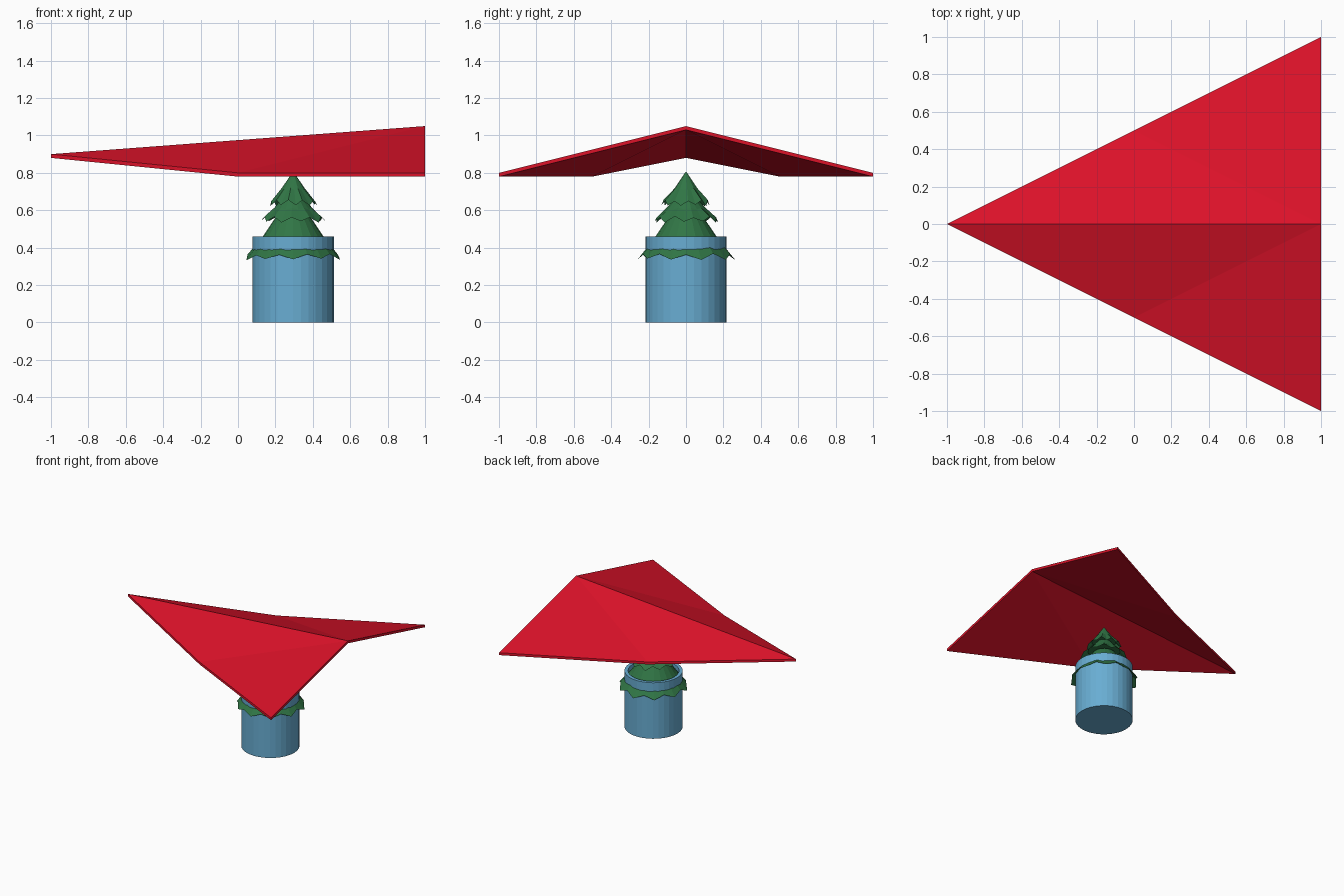
import bpy, bmesh, math, random

if "Cube" in bpy.data.objects:
    bpy.data.objects.remove(bpy.data.objects["Cube"])

random.seed(4)
CX = 0.295  # shared axis of the pot and tree


def material(name, rgb):
    m = bpy.data.materials.new(name)
    m.diffuse_color = (*rgb, 1)
    m.use_nodes = True
    m.node_tree.nodes["Principled BSDF"].inputs["Base Color"].default_value = m.diffuse_color
    return m


def make(name, verts, faces, mat):
    me = bpy.data.meshes.new(name)
    me.from_pydata(verts, [], faces)
    bm = bmesh.new()
    bm.from_mesh(me)
    bmesh.ops.recalc_face_normals(bm, faces=bm.faces)
    bm.to_mesh(me)
    bm.free()
    me.materials.append(mat)
    ob = bpy.data.objects.new(name, me)
    bpy.context.collection.objects.link(ob)
    return ob


def rings_to_mesh(name, rings, mat):
    """Skin a list of equally long vertex rings, capping both ends."""
    n = len(rings[0])
    verts = [v for ring in rings for v in ring]
    faces = [(k * n + i, k * n + (i + 1) % n, (k + 1) * n + (i + 1) % n, (k + 1) * n + i)
             for k in range(len(rings) - 1) for i in range(n)]
    faces.append(tuple(range(n)))
    faces.append(tuple(range((len(rings) - 1) * n, len(rings) * n)))
    return make(name, verts, faces, mat)


def ring(n, r, z, turn=0.0, wave=0.0, drop=0.0, jitter=0.0):
    """Circle of n points; odd points are pushed out and down to form teeth."""
    out = []
    for i in range(n):
        a = turn + math.tau * i / n
        s = 1 if i % 2 else -1
        rr = r + s * wave + random.uniform(-jitter, jitter)
        zz = z - s * drop + random.uniform(-jitter, jitter)
        out.append((CX + rr * math.cos(a), rr * math.sin(a), zz))
    return out


red = material("red", (0.72, 0.006, 0.022))
green = material("green", (0.03, 0.18, 0.06))
blue = material("blue", (0.14, 0.42, 0.65))

# Folded triangular canopy, a thin sheet with vertical thickness
top = [(-1, 0, 0.90), (0, -0.5, 0.80), (1, -1, 0.80), (1, 0, 1.05), (1, 1, 0.80), (0, 0.5, 0.80)]
tris = [(0, 1, 3), (1, 2, 3), (0, 3, 5), (5, 3, 4)]
under = [(x, y, z - 0.02) for x, y, z in top]
faces = tris + [tuple(i + 6 for i in reversed(t)) for t in tris]
faces += [(i, (i + 1) % 6, (i + 1) % 6 + 6, i + 6) for i in range(6)]
make("canopy", top + under, faces, red)

# Open pot with a thin wall
pot_profile = [(0.217, 0), (0.217, 0.46), (0.19, 0.46), (0.19, 0.02)]
rings_to_mesh("pot", [ring(32, r, z) for r, z in pot_profile], blue)

# Tree tiers: (tip radius, tip z, neck radius, neck z, turn)
tiers = [(0.125, 0.638, 0.002, 0.805, 0.1),
         (0.168, 0.55, 0.045, 0.68, 0.25),
         (0.252, 0.35, 0.085, 0.575, 0.0)]
for k, (r, z, nr, nz, turn) in enumerate(tiers):
    big = r / 0.25
    rings = [ring(20, nr, nz, turn),
             ring(20, nr + (r - nr) * 0.5, z + (nz - z) * 0.45, turn, 0.004 * big, 0.005),
             ring(20, r, z, turn, 0.008 * big, 0.013, 0.005),
             ring(20, r * 0.72, z + 0.035 * big + 0.02, turn, 0, 0.004)]
    rings_to_mesh(f"tree_tier_{k + 1}", rings, green)

# Trunk inside the pot
rings_to_mesh("trunk", [ring(12, 0.04, 0.02), ring(12, 0.04, 0.42)], green)
